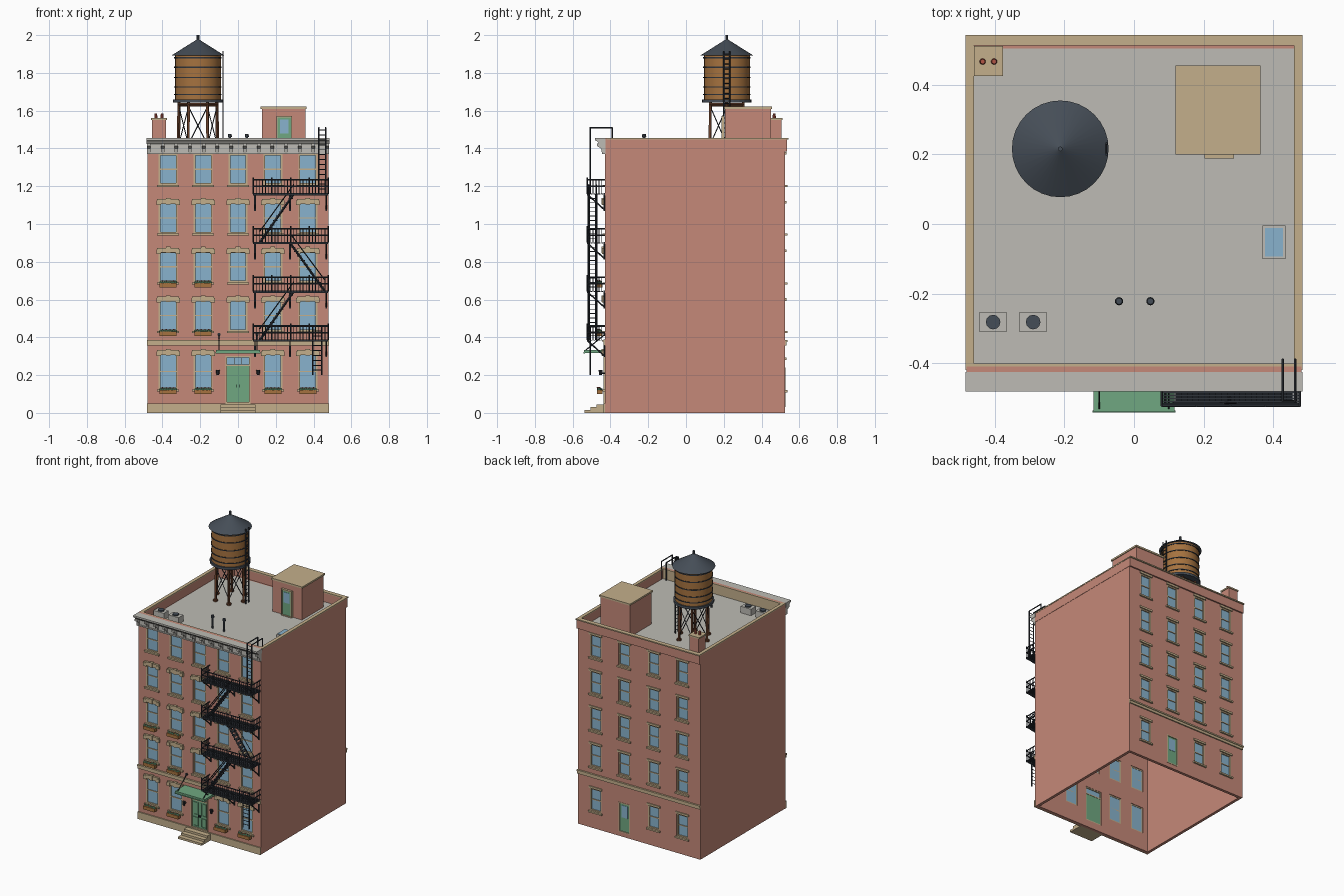
import bpy, bmesh, math, random
from mathutils import Vector, Matrix

random.seed(4)
if "Cube" in bpy.data.objects:
    bpy.data.objects.remove(bpy.data.objects["Cube"], do_unlink=True)

COLOURS = {
    "brick": (.56, .25, .19), "sandstone": (.55, .43, .26), "pale_stone": (.51, .50, .46),
    "glass": (.25, .45, .61), "iron": (.028, .033, .042), "slate": (.06, .075, .095),
    "green_paint": (.16, .39, .22), "tank_wood": (.38, .17, .05),
    "dark_wood": (.15, .055, .025), "red_clay": (.45, .09, .06),
}
mats = {}
for name, rgb in COLOURS.items():
    m = mats[name] = bpy.data.materials.new(name)
    m.use_nodes = True
    m.diffuse_color = (*rgb, 1)
    m.node_tree.nodes["Principled BSDF"].inputs["Base Color"].default_value = (*rgb, 1)

parts = {}


def part(name, mat):
    parts[name] = (bmesh.new(), mat)
    return parts[name][0]


def box(bm, x0, x1, y0, y1, z0, z1):
    size = Matrix.Diagonal((x1 - x0, y1 - y0, z1 - z0, 1))
    mid = Matrix.Translation(((x0 + x1) / 2, (y0 + y1) / 2, (z0 + z1) / 2))
    bmesh.ops.create_cube(bm, size=1, matrix=mid @ size)


def rod(bm, a, b, r, n=6, r2=None):
    a, b = Vector(a), Vector(b)
    d = b - a
    turn = d.to_track_quat("Z", "Y").to_matrix().to_4x4()
    bmesh.ops.create_cone(bm, cap_ends=True, segments=n, radius1=r, radius2=r if r2 is None else r2,
                          depth=d.length, matrix=Matrix.Translation((a + b) / 2) @ turn)


def prism(bm, x0, x1, profile):
    face = bm.faces.new([bm.verts.new((x0, y, z)) for y, z in profile])
    out = bmesh.ops.extrude_face_region(bm, geom=[face])
    moved = [v for v in out["geom"] if isinstance(v, bmesh.types.BMVert)]
    bmesh.ops.translate(bm, verts=moved, vec=(x1 - x0, 0, 0))
    bmesh.ops.recalc_face_normals(bm, faces=bm.faces)


def ladder(bm, x0, x1, y, z0, z1, step=.026):
    for x in (x0, x1):
        rod(bm, (x, y, z0), (x, y, z1), .004)
    for i in range(1, int((z1 - z0) / step) + 1):
        rod(bm, (x0, y, z0 + i * step), (x1, y, z0 + i * step), .0025, 4)


W, F, B, ROOF, TOP = .48, -.43, .525, 1.385, 1.455
FLOORS = [.433 + .258 * i for i in range(4)]
FRONT_X = [-.37, -.185, 0, .185, .37]
BACK_X = [-.34, -.115, .115, .34]
# openings are x0, x1, z0, z1
front_win = [(x - .05, x + .05, z, z + .165) for x in FRONT_X for z in FLOORS]
front_win += [(x - .05, x + .05, .125, .315) for x in FRONT_X if x]
back_win = [(x - .045, x + .045, z, z + .16) for x in BACK_X for z in FLOORS]
back_win += [(x - .045, x + .045, .12, .28) for x in BACK_X if x != .115]
FRONT_DOOR, BACK_DOOR = (-.066, .066, .05, .30), (.07, .16, .03, .24)


# walls with real openings
def pierced_wall(name, y, holes, inward):
    bm = part(name, "brick")
    xs = sorted({-W, W} | {v for h in holes for v in h[:2]})
    zs = sorted({0, ROOF} | {v for h in holes for v in h[2:]})
    for x0, x1 in zip(xs, xs[1:]):
        for z0, z1 in zip(zs, zs[1:]):
            cx, cz = (x0 + x1) / 2, (z0 + z1) / 2
            if any(h[0] < cx < h[1] and h[2] < cz < h[3] for h in holes):
                continue
            ring = [(x0, z0), (x1, z0), (x1, z1), (x0, z1)]
            bm.faces.new([bm.verts.new((x, y, z)) for x, z in ring[::inward]])
    bmesh.ops.remove_doubles(bm, verts=bm.verts, dist=.0001)


pierced_wall("front_wall", F, front_win + [FRONT_DOOR], 1)
pierced_wall("back_wall", B, back_win + [BACK_DOOR], -1)
bm = part("side_walls", "brick")
for s in (-1, 1):
    box(bm, *sorted((s * W, s * (W - .02))), F + .001, B - .001, 0, ROOF)
box(part("roof_deck", "pale_stone"), -W + .01, W - .01, F + .01, B - .01, ROOF - .02, ROOF)

# parapet and coping
bm, cap = part("parapet", "brick"), part("coping", "sandstone")
for s in (-1, 1):
    box(bm, *sorted((s * .482, s * .462)), F + .004, B + .008, ROOF, TOP - .008)
    box(cap, *sorted((s * .484, s * .46)), F + .01, B + .018, TOP - .008, TOP)
box(bm, -.482, .482, B - .01, B + .01, ROOF, TOP - .008)
box(cap, -.484, .484, B - .012, B + .018, TOP - .008, TOP)
box(bm, -.482, .482, F + .004, F + .02, ROOF, TOP)
box(cap, -.462, .462, F + .02, F + .029, ROOF, TOP)

# windows: frame, glass, sill and lintel
frames, panes = part("window_frames", "sandstone"), part("window_panes", "glass")
sills, lintels = part("window_sills", "sandstone"), part("window_lintels", "sandstone")


def frame(bm, x0, x1, z0, z1, ya, yb, t=.009):
    box(bm, x0, x0 + t, ya, yb, z0, z1)
    box(bm, x1 - t, x1, ya, yb, z0, z1)
    box(bm, x0 + t, x1 - t, ya, yb, z0, z0 + t)
    box(bm, x0 + t, x1 - t, ya, yb, z1 - t, z1)


def span(y, s, a, b):
    return sorted((y + s * a, y + s * b))


def window(hole, y, s):
    x0, x1, z0, z1 = hole
    frame(frames, x0, x1, z0, z1, *span(y, s, -.016, -.002))
    mid = (z0 + z1) / 2
    box(frames, x0 + .009, x1 - .009, *span(y, s, -.014, -.005), mid - .003, mid + .003)
    box(panes, x0 + .008, x1 - .008, *span(y, s, -.014, -.010), z0 + .008, z1 - .008)
    box(sills, x0 - .008, x1 + .008, *span(y, s, -.01, .012), z0 - .011, z0)


for h in front_win:
    window(h, F, -1)
    x0, x1, top = h[0], h[1], h[3]
    if top < 1.3:
        box(lintels, x0 - .008, x1 + .008, F - .014, F + .005, top - .008, top + .018)
        mid = (x0 + x1) / 2
        box(lintels, mid - .012, mid + .012, F - .018, F, top - .01, top + .024)
        for x in (x0, x1):
            box(lintels, x - .012, x + .012, F - .016, F, top - .014, top + .01)
for h in back_win:
    window(h, B, 1)
    box(lintels, h[0] - .006, h[1] + .006, B - .005, B + .007, h[3], h[3] + .014)

# stone base and belt courses
box(part("front_plinth", "sandstone"), -W - .001, W + .001, F - .008, F + .002, 0, .05)
bm = part("belt_courses", "sandstone")
for y, s in ((F, -1), (B, 1)):
    box(bm, -W - .001, W + .001, *span(y, s, -.001, .008), .358, .375)
    box(bm, -W - .002, W + .002, *span(y, s, -.001, .013), .375, .385)

# bracketed cornice
bm = part("cornice", "pale_stone")
box(bm, -.482, .482, F - .008, F + .004, 1.37, 1.426)
box(bm, -.483, .483, F - .014, F + .002, 1.37, 1.379)
prism(bm, -.484, .484, [(F + .005, 1.424), (F - .03, 1.424), (F - .04, 1.438), (F - .052, 1.443),
                        (F - .052, TOP), (F + .005, TOP)])
for i in range(14):
    x = -.472 + i * .944 / 13
    prism(bm, x - .009, x + .009, [(F, 1.373), (F - .014, 1.373), (F - .02, 1.4),
                                   (F - .04, 1.412), (F - .04, 1.425), (F, 1.425)])

# entrance: doors, transom, steps, canopy, lamps
doors, knobs = part("doors", "green_paint"), part("door_knobs", "iron")
dframe, dglass = part("door_frames", "sandstone"), part("door_glass", "glass")
frame(dframe, -.066, .066, .05, .30, F - .006, F + .018, .008)
box(dframe, -.058, .058, F - .002, F + .016, .248, .256)
box(dglass, -.058, .058, F + .008, F + .012, .256, .292)
for s in (-1, 1):
    box(doors, *sorted((s * .001, s * .058)), F + .004, F + .014, .052, .248)
    for z0, z1 in ((.065, .13), (.145, .235)):
        frame(doors, *sorted((s * .012, s * .05)), z0, z1, F, F + .005, .005)
    box(knobs, *sorted((s * .004, s * .009)), F - .004, F + .005, .135, .15)
    box(dframe, s * .02 - .002, s * .02 + .002, F, F + .012, .256, .292)
bm = part("front_steps", "sandstone")
for i in range(3):
    box(bm, -.092, .092, F - .108 + i * .032, F, i * .015, i * .015 + .015)
bm = part("canopy", "green_paint")
box(bm, -.116, .116, F - .11, F, .318, .333)
frame(bm, -.119, .119, .315, .322, F - .112, F - .106, .003)
bm = part("canopy_rods", "iron")
lamps = part("wall_lamps", "iron")
for s in (-1, 1):
    rod(bm, (s * .1, F - .1, .333), (s * .1, F, .415), .003)
    rod(bm, (s * .1, F, .415), (s * .1, F - .006, .415), .009, 8)
    rod(lamps, (s * .107, F, .21), (s * .107, F - .022, .21), .004)
    rod(lamps, (s * .107, F - .022, .2), (s * .107, F - .022, .228), .007, 8, .011)

# panelled doors with a glass upper half: rear wall and stair bulkhead
for x0, x1, z0, z1, y, s in ((*BACK_DOOR, B - .012, 1), (.203, .287, ROOF, 1.572, .203, -1)):
    frame(dframe, x0, x1, z0, z1, *span(y, s, -.002, .014), .007)
    box(doors, x0 + .006, x1 - .006, *span(y, s, -.001, .008), z0 + .004, z1 - .006)
    box(dglass, x0 + .02, x1 - .02, *span(y, s, .007, .01), (z0 + z1) / 2, z1 - .02)

# flower boxes
tubs, leaves = part("flower_boxes", "tank_wood"), part("flower_leaves", "green_paint")
blooms = part("flower_blooms", "red_clay")
spots = [(x, z) for x in FRONT_X[:2] for z in FLOORS[:2]] + [(x, .125) for x in FRONT_X if x]
for x, z in spots:
    box(tubs, x - .045, x + .045, F - .042, F - .013, z - .026, z - .003)
    for i in range(9):
        at = Vector((x - .04 + i * .01, F - .028 + random.uniform(-.008, .008), z))
        bmesh.ops.create_icosphere(leaves, subdivisions=1, radius=.008, matrix=Matrix.Translation(at))
        if i % 2:
            at += Vector((0, -.004, .008))
            bmesh.ops.create_icosphere(blooms, subdivisions=1, radius=.004, matrix=Matrix.Translation(at))

# fire escape: landings, railings, brackets, stairs, ladders
deck, rails = part("fire_escape_landings", "iron"), part("fire_escape_railings", "iron")
braces, stairs = part("fire_escape_brackets", "iron"), part("fire_escape_stairs", "iron")
X0, X1, Y0 = .08, .477, F - .093
LEVELS = [.385 + .258 * i for i in range(4)]
for z in LEVELS:
    frame_y = (Y0, Y0 + .008, F - .008, F)
    box(deck, X0, X1, *frame_y[:2], z - .008, z + .004)
    box(deck, X0, X1, *frame_y[2:], z - .008, z + .004)
    for i in range(9):
        y = Y0 + .01 + i * .0085
        box(deck, X0, X1, y, y + .006, z - .003, z + .002)
    for h in (.04, .075):
        rod(rails, (X0, Y0, z + h), (X1, Y0, z + h), .004)
        for x in (X0, X1):
            rod(rails, (x, Y0, z + h), (x, F, z + h), .004)
    for i in range(25):
        x = X0 + i * (X1 - X0) / 24
        post = i % 6 == 0
        rod(rails, (x, Y0, z), (x, Y0, z + (.088 if post else .075)), .004 if post else .002, 4)
    for x in (X0, X1):
        for i in range(1, 6):
            rod(rails, (x, Y0 + i * .0155, z), (x, Y0 + i * .0155, z + .075), .002, 4)
    for x in (X0 + .01, .275, X1 - .01):
        rod(braces, (x, Y0 + .004, z - .005), (x, F, z - .085), .004)
        rod(braces, (x, F - .003, z), (x, F - .003, z - .09), .005)
for (xa, xb), za in zip(((.115, .295), (.46, .275), (.115, .295)), LEVELS):
    zb = za + .258
    for y in (Y0 + .008, Y0 + .048):
        rod(stairs, (xa, y, za), (xb, y, zb), .006, 4)
        rod(stairs, (xa, y, za + .06), (xb, y, zb + .05), .003, 4)
    for i in range(1, 11):
        t = i / 11
        x, z = xa + (xb - xa) * t, za + .258 * t
        box(stairs, x - .012, x + .012, Y0 + .008, Y0 + .048, z - .002, z + .002)
bm = part("drop_ladder", "iron")
ladder(bm, .395, .443, Y0 + .015, .2, .46)
bm = part("roof_ladder", "iron")
ladder(bm, .428, .464, F - .078, LEVELS[3], 1.51)
for x in (.428, .464):
    rod(bm, (x, F - .08, 1.51), (x, F + .042, 1.51), .004)
    rod(bm, (x, F + .04, 1.512), (x, F + .04, ROOF), .004)

# water tank on a six-legged stand
CX, CY = -.212, .216


def ring_point(i, r, z):
    a = math.radians(60 * i)
    return (CX + r * math.cos(a), CY + r * math.sin(a), z)


bm, ties = part("tank_legs", "dark_wood"), part("tank_bracing", "iron")
for i in range(6):
    rod(bm, ring_point(i, .104, ROOF), ring_point(i, .1, 1.645), .0085, 4)
    rod(bm, ring_point(i, .1, 1.632), ring_point(i + 1, .1, 1.632), .009, 4)
    rod(bm, ring_point(i, .104, ROOF), ring_point(i, .104, ROOF + .012), .016, 8)
    rod(ties, ring_point(i, .102, 1.42), ring_point(i + 1, .1, 1.62), .003, 4)
    rod(ties, ring_point(i + 1, .102, 1.42), ring_point(i, .1, 1.62), .003, 4)
rod(part("tank_platform", "slate"), (CX, CY, 1.643), (CX, CY, 1.66), .132, 24)
rod(part("tank_barrel", "tank_wood"), (CX, CY, 1.66), (CX, CY, 1.9), .122, 24)
bm = part("tank_hoops", "iron")
for z in (1.685, 1.725, 1.775, 1.83, 1.88):
    rod(bm, (CX, CY, z - .003), (CX, CY, z + .003), .1255, 24)
bm = part("tank_roof", "slate")
rod(bm, (CX, CY, 1.893), (CX, CY, 1.978), .139, 32, .004)
rod(bm, (CX, CY, 1.97), (CX, CY, 2.0), .007, 8)
bm = part("tank_ladder", "iron")
for y in (CY - .016, CY + .016):
    rod(bm, (CX + .133, y, ROOF), (CX + .133, y, 1.915), .004)
for i in range(20):
    z = ROOF + .02 + i * .026
    rod(bm, (CX + .133, CY - .016, z), (CX + .133, CY + .016, z), .0025, 4)

# roof structures
box(part("stair_bulkhead", "brick"), .126, .357, .206, .449, ROOF, 1.61)
box(part("bulkhead_cap", "sandstone"), .12, .363, .2, .455, 1.61, 1.622)
box(part("chimney", "brick"), -.454, -.381, .431, .506, ROOF, 1.55)
box(part("chimney_cap", "sandstone"), -.46, -.376, .426, .511, 1.55, 1.56)
bm = part("chimney_pots", "red_clay")
for x in (-.435, -.402):
    rod(bm, (x, .467, 1.56), (x, .467, 1.585), .009, 10, .007)
frame(part("skylight_curb", "pale_stone"), .37, .435, ROOF, ROOF + .02, -.1, -.005, .005)
box(parts["skylight_curb"][0], .37, .435, -.1, -.005, ROOF, ROOF + .018)
box(part("skylight_glass", "glass"), .376, .429, -.094, -.011, ROOF + .018, ROOF + .024)
bm, fans = part("cooling_units", "pale_stone"), part("cooling_fans", "slate")
for x in (-.405, -.29):
    box(bm, x - .04, x + .04, -.309, -.255, ROOF + .004, ROOF + .05)
    rod(fans, (x, -.282, ROOF + .05), (x, -.282, ROOF + .058), .021, 12)
bm = part("vent_pipes", "slate")
for x in (-.043, .047):
    rod(bm, (x, -.222, ROOF), (x, -.222, 1.465), .007, 10)
    rod(bm, (x, -.222, 1.46), (x, -.222, 1.477), .012, 10, .009)

# turn every part into an object
for name, (bm, mat) in parts.items():
    mesh = bpy.data.meshes.new(name)
    bm.to_mesh(mesh)
    bm.free()
    mesh.materials.append(mats[mat])
    ob = bpy.data.objects.new(name, mesh)
    bpy.context.collection.objects.link(ob)
    if name in ("front_wall", "back_wall"):
        mod = ob.modifiers.new("thickness", "SOLIDIFY")
        mod.thickness, mod.offset = .02, -1
    if name in ("tank_barrel", "tank_roof", "chimney_pots", "vent_pipes", "cooling_fans"):
        bpy.ops.object.select_all(action="DESELECT")
        ob.select_set(True)
        bpy.context.view_layer.objects.active = ob
        bpy.ops.object.shade_smooth_by_angle(angle=math.radians(30))
